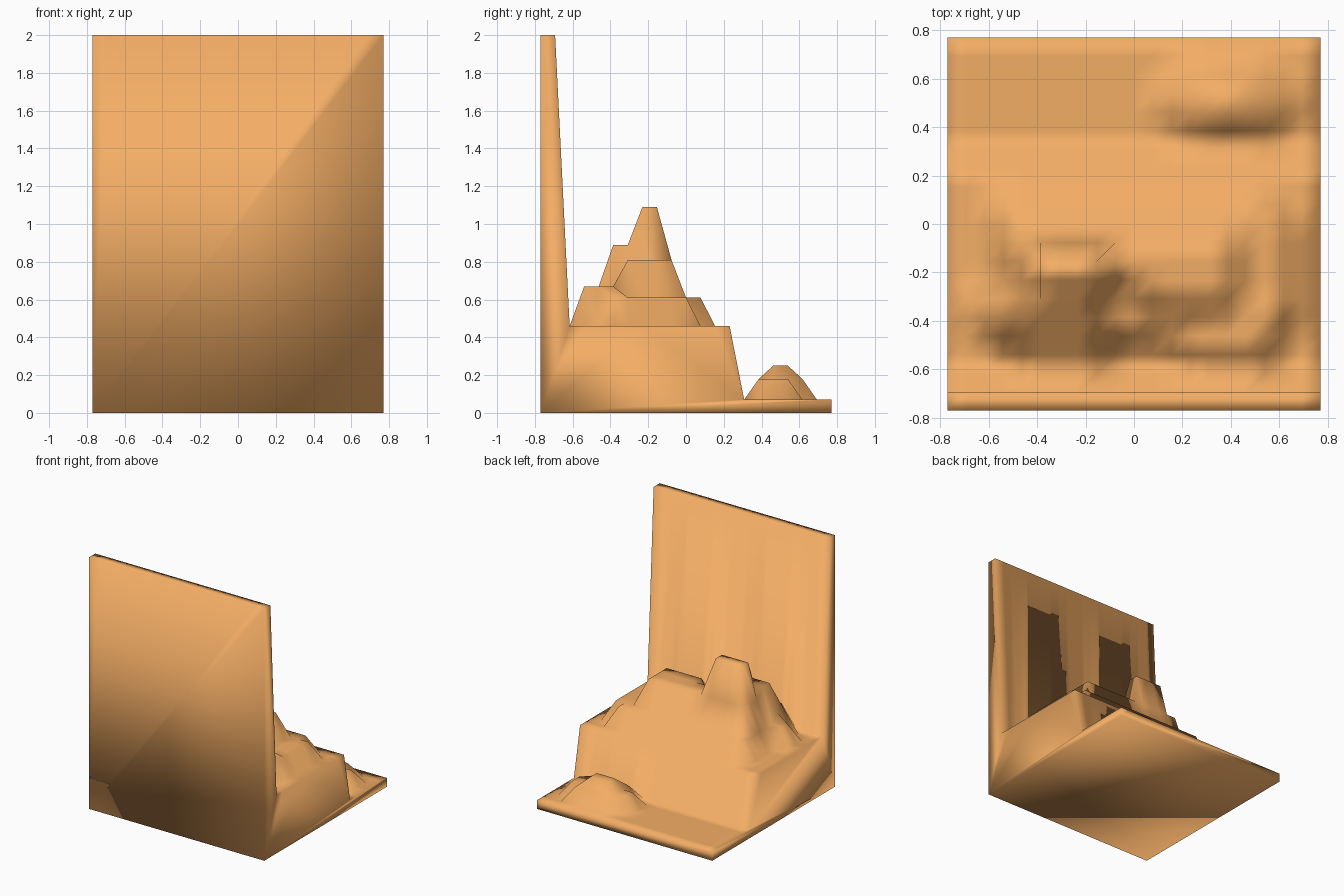
import bpy, bmesh

if "Cube" in bpy.data.objects:
    bpy.data.objects.remove(bpy.data.objects["Cube"])

N = 20                 # grid cells per side
HALF = 0.77
STEP = 2 * HALF / N    # 0.077

# Terraces: x range, y range, height (highest one wins at each grid point)
TERRACES = [
    (-0.77, 0.77, -0.62, 0.23, 0.46),    # broad lower plateau
    (-0.54, 0.54, -0.46, 0.08, 0.61),    # middle plateau
    (0.54, 0.62, -0.39, 0.00, 0.61),
    (-0.62, -0.54, -0.39, -0.31, 0.61),
    (-0.46, -0.15, -0.54, -0.38, 0.67),  # rear ledges
    (-0.54, -0.46, -0.46, -0.38, 0.67),
    (0.23, 0.54, -0.54, -0.38, 0.67),
    (0.00, 0.00, -0.39, -0.38, 0.67),
    (0.08, 0.39, -0.31, -0.08, 0.81),    # right shoulder
    (-0.46, 0.08, -0.23, -0.08, 0.81),   # saddle below the tower
    (-0.46, -0.15, -0.39, -0.31, 0.89),  # ledge behind the tower
    (-0.39, -0.15, -0.23, -0.15, 1.09),  # tower
    (0.15, 0.54, 0.46, 0.54, 0.18),      # small mound
    (0.23, 0.54, 0.38, 0.62, 0.18),
    (0.54, 0.62, 0.46, 0.54, 0.18),
    (0.31, 0.46, 0.46, 0.54, 0.25),
    (-0.77, 0.77, -0.77, -0.69, 2.00),   # back wall
]


def height(x, y):
    z = 0.07
    for x0, x1, y0, y1, h in TERRACES:
        if x0 - 0.02 < x < x1 + 0.02 and y0 - 0.02 < y < y1 + 0.02:
            z = max(z, h)
    return z


bm = bmesh.new()

# Stepped surface
bmesh.ops.create_grid(bm, x_segments=N, y_segments=N, size=HALF)
for v in bm.verts:
    v.co.z = height(v.co.x, v.co.y)

# Skirt down to the ground and closed underside
rim = [e for e in bm.edges if e.is_boundary]
out = bmesh.ops.extrude_edge_only(bm, edges=rim)["geom"]
low = [g for g in out if isinstance(g, bmesh.types.BMVert)]
for v in low:
    v.co.z = 0
bmesh.ops.contextual_create(bm, geom=[e for e in bm.edges if e.is_boundary])

# Merge each flat side into a single face
for axis in (0, 1):
    for s in (-HALF, HALF):
        side = [f for f in bm.faces
                if all(abs(v.co[axis] - s) < 1e-4 for v in f.verts)]
        bmesh.ops.dissolve_faces(bm, faces=side)
mid = [v for v in bm.verts if v.co.z < 1e-5
       and min(abs(v.co.x), abs(v.co.y)) < HALF - 1e-3]
bmesh.ops.dissolve_verts(bm, verts=mid)
bmesh.ops.recalc_face_normals(bm, faces=bm.faces)
for f in bm.faces:
    f.smooth = True

mesh = bpy.data.meshes.new("terraced_terrain")
bm.to_mesh(mesh)
bm.free()
obj = bpy.data.objects.new("terraced_terrain_with_back_wall", mesh)
bpy.context.collection.objects.link(obj)

# Clay colour
mat = bpy.data.materials.new("orange_clay")
mat.diffuse_color = (0.90, 0.42, 0.13, 1)
mat.use_nodes = True
mat.node_tree.nodes["Principled BSDF"].inputs["Base Color"].default_value = mat.diffuse_color
mesh.materials.append(mat)
